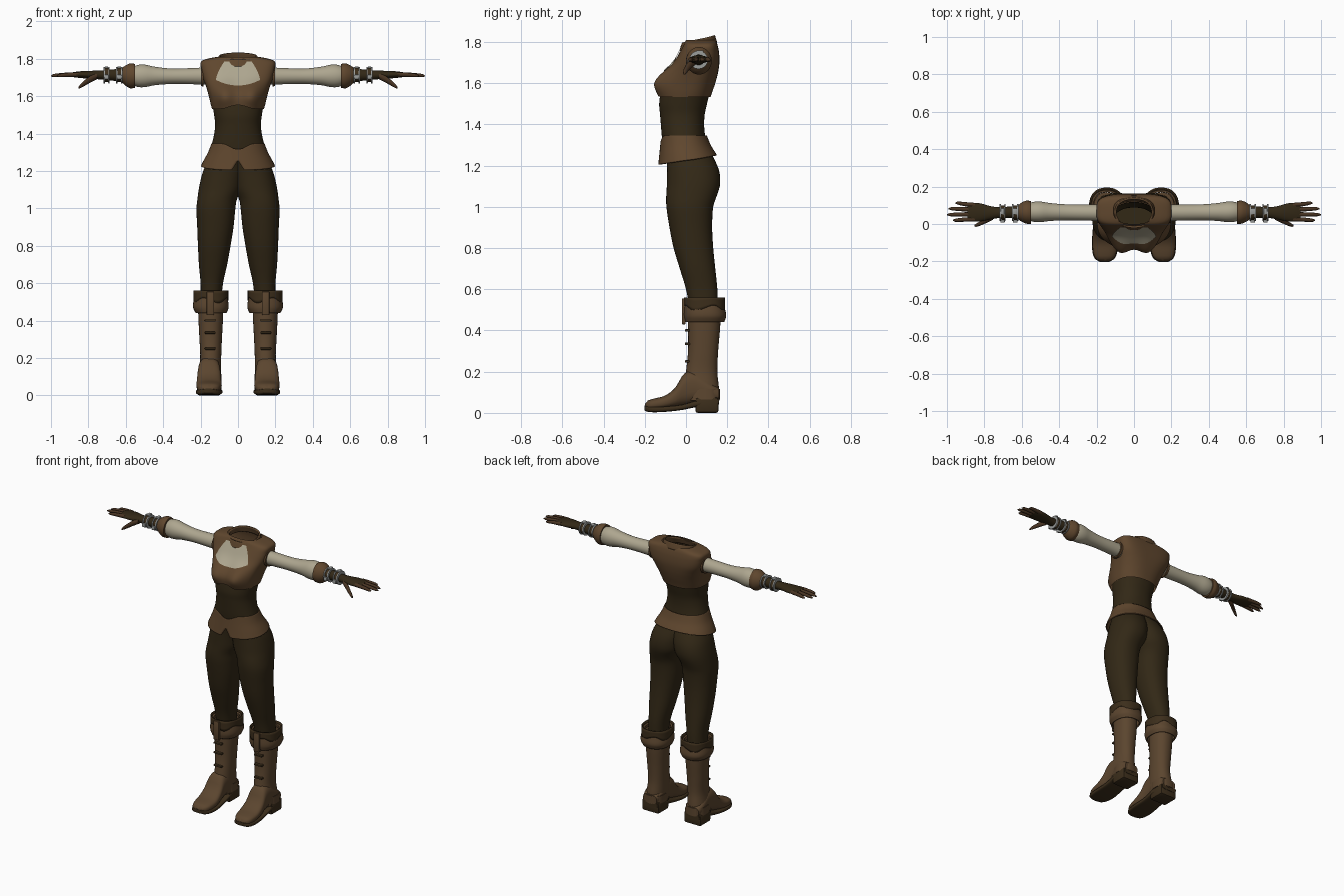
import bpy, bmesh, math
from math import sin, cos, pi, exp


def material(name, rgb):
    m = bpy.data.materials.new(name)
    m.diffuse_color = (*rgb, 1)
    return m


BROWN = material("brown_leather", (0.115, 0.062, 0.027))
BOOT = material("boot_leather", (0.105, 0.06, 0.028))
DARK = material("dark_cloth", (0.032, 0.021, 0.008))
TRIM = material("dark_trim", (0.045, 0.027, 0.011))
FINGER = material("finger_leather", (0.065, 0.034, 0.016))
CREAM = material("cream_linen", (0.42, 0.38, 0.275))
SILVER = material("silver", (0.33, 0.34, 0.33))


def finish(name, bm, mat, mirror=False, thick=0):
    bmesh.ops.remove_doubles(bm, verts=bm.verts, dist=1e-5)
    bmesh.ops.recalc_face_normals(bm, faces=bm.faces)
    me = bpy.data.meshes.new(name)
    bm.to_mesh(me)
    bm.free()
    me.materials.append(mat)
    ob = bpy.data.objects.new(name, me)
    bpy.context.collection.objects.link(ob)
    if thick:
        ob.modifiers.new("thickness", "SOLIDIFY").thickness = thick
    if mirror:
        ob.modifiers.new("mirror", "MIRROR").use_mirror_merge = False
    return ob


def sample(rows, t):
    """Smooth interpolation of table rows keyed by their first value."""
    rows = sorted(rows)
    t = min(max(t, rows[0][0]), rows[-1][0])
    i = max(k for k in range(len(rows) - 1) if rows[k][0] <= t)
    p0, p1, p2, p3 = (rows[min(max(i + k, 0), len(rows) - 1)] for k in (-1, 0, 1, 2))
    s = (t - p1[0]) / (p2[0] - p1[0])
    out = []
    for a, b, c, d, in zip(p0[1:], p1[1:], p2[1:], p3[1:]):
        m1 = (c - a) / (p2[0] - p0[0]) * (p2[0] - p1[0])
        m2 = (d - b) / (p3[0] - p1[0]) * (p2[0] - p1[0])
        out.append((2*s**3 - 3*s*s + 1)*b + (s**3 - 2*s*s + s)*m1
                   + (3*s*s - 2*s**3)*c + (s**3 - s*s)*m2)
    return out


def power(v, e):
    return math.copysign(abs(v) ** e, v)


def ring_point(sec, th, e):
    """Point on a rounded section a0..a1 by b0..b1; angle 0 is at b0."""
    a0, a1, b0, b1 = sec
    return ((a0 + a1) / 2 + (a1 - a0) / 2 * power(sin(th), e),
            (b0 + b1) / 2 - (b1 - b0) / 2 * power(cos(th), e))


def loft(name, axis, rows, mat, e=1.0, n=32, steps=24, mirror=True, caps=True, thick=0):
    """Rows are (t, a0, a1, b0, b1) along the given axis."""
    bm = bmesh.new()
    t0, t1 = min(rows)[0], max(rows)[0]
    rings = []
    for k in range(steps + 1):
        t = t0 + (t1 - t0) * k / steps
        sec = sample(rows, t)
        ring = []
        for j in range(n):
            a, b = ring_point(sec, 2 * pi * j / n, e)
            co = {"x": (t, a, b), "y": (a, t, b), "z": (a, b, t)}[axis]
            ring.append(bm.verts.new(co))
        rings.append(ring)
    for r, s in zip(rings, rings[1:]):
        for j in range(n):
            bm.faces.new((r[j], r[(j+1) % n], s[(j+1) % n], s[j]))
    if caps:
        bm.faces.new(rings[0])
        bm.faces.new(rings[-1])
    return finish(name, bm, mat, mirror, thick)


def grid(name, f, nu, nv, mat, mirror=False, thick=0):
    bm = bmesh.new()
    v = [[bm.verts.new(f(i / nu, j / nv)) for i in range(nu + 1)] for j in range(nv + 1)]
    for j in range(nv):
        for i in range(nu):
            bm.faces.new((v[j][i], v[j][i+1], v[j+1][i+1], v[j+1][i]))
    return finish(name, bm, mat, mirror, thick)


def box(name, lo, hi, mat, bevel=0.004):
    bm = bmesh.new()
    bmesh.ops.create_cube(bm, size=1)
    for v in bm.verts:
        v.co = [(l + h) / 2 + c * (h - l) for l, h, c in zip(lo, hi, v.co)]
    bmesh.ops.bevel(bm, geom=bm.edges[:], offset=bevel, segments=2, affect="EDGES", profile=0.5)
    return finish(name, bm, mat, True)


# ---- torso surfaces: rows (z, half width, front y, back y, roundness) ----
VEST = [(1.50, .13, -.125, .11, .9), (1.55, .144, -.115, .125, .85), (1.60, .156, -.105, .142, .8),
        (1.65, .17, -.085, .155, .7), (1.70, .188, -.055, .162, .6), (1.75, .198, -.03, .16, .55),
        (1.785, .197, -.012, .153, .55), (1.80, .165, -.005, .147, .6), (1.81, .11, .0, .142, .8)]
CORSET = [(1.30, .15, -.112, .1, .9), (1.35, .138, -.118, .092, .9), (1.40, .127, -.122, .088, .9),
          (1.45, .122, -.126, .091, .9), (1.50, .128, -.13, .102, .9), (1.58, .14, -.12, .12, .9)]
SKIRT = [(1.19, .215, -.137, .178, .9), (1.25, .187, -.13, .15, .9),
         (1.30, .16, -.125, .12, .9), (1.36, .137, -.12, .096, .9)]
COLLAR = [(1.75, .13, -.035, .158, .85), (1.80, .106, -.018, .15, .9), (1.84, .10, .0, .138, .95)]


def torso_point(rows, th, z, bust=False):
    w, yf, yb, e = sample(rows, z)
    x, y = ring_point((-w, w, yf, yb), th, e)
    if bust and cos(th) > 0:
        for side in (-1, 1):
            y -= .055 * exp(-((x - side*.075) / .052)**2 / 1.6 - ((z - 1.6) / .05)**2 / 2) \
                * min(1, cos(th) * 2)
    return x, y, z


def band(name, rows, zlo, zhi, mat, bust=False, slit=0, thick=0, nv=24):
    def f(u, v):
        gap = slit * max(0, 1 - v * 2.2)
        th = gap + u * (2 * pi - 2 * gap)
        return torso_point(rows, th, zlo(th) + (zhi(th) - zlo(th)) * v, bust)
    return grid(name, f, 96, nv, mat, thick=thick)


def front_v(th):
    d = min(th, 2 * pi - th)
    return exp(-(d / .35)**2)


band("vest", VEST, lambda t: 1.532 + .02 * front_v(t), lambda t: 1.81, BROWN, True, nv=44)
band("corset", CORSET, lambda t: 1.325 - .02 * front_v(t), lambda t: 1.57, DARK)
band("peplum", SKIRT, lambda t: 1.228 - .023 * cos(t),
     lambda t: 1.347 - .03 * front_v(t), BROWN, slit=.13, thick=.007)
band("collar", COLLAR, lambda t: 1.775 - .018 * cos(t), lambda t: 1.815 - .018 * cos(t),
     BROWN, thick=.01, nv=6)


# linen chest panel lying just over the vest
def chest(u, v):
    s = u * 2 - 1
    lo = 1.655 + .03 * s * s
    z = lo + (1.783 - lo) * v
    x = s * (.118 - .045 * v ** 1.5)
    w, _, _, e = sample(VEST, z)
    th = math.asin(power(x / w, 1 / e))
    px, py, pz = torso_point(VEST, th, z, True)
    return px, py - .005, pz + .002


grid("linen_chest", chest, 32, 16, CREAM)

# ---- trousers: rows (z, inner x, outer x, front y, back y) ----
loft("trouser_leg", "z", [
    (.50, .09, .20, .02, .155), (.60, .08, .20, .0, .152), (.70, .058, .209, -.03, .142),
    (.80, .04, .214, -.06, .132), (.90, .024, .218, -.08, .127), (1.0, .014, .222, -.095, .132),
    (1.05, .006, .217, -.096, .148), (1.10, -.02, .21, -.093, .164), (1.15, -.03, .2, -.092, .165),
    (1.20, -.04, .186, -.092, .152), (1.30, -.05, .14, -.1, .1)], DARK, e=.9, n=40, steps=40)

# ---- boots ----
loft("boot_shaft", "z", [
    (.06, .095, .215, .0, .162), (.12, .092, .212, -.008, .16), (.20, .09, .202, .0, .152),
    (.30, .086, .206, .01, .156), (.42, .08, .212, .01, .166), (.53, .08, .215, .01, .17)],
    BOOT, e=.9)
loft("boot_foot", "y", [
    (-.2, .135, .18, .02, .042), (-.192, .115, .2, .014, .056), (-.16, .096, .216, .014, .068),
    (-.1, .087, .222, .02, .085), (-.05, .09, .22, .028, .125), (-.01, .094, .215, .035, .19),
    (.05, .095, .212, .05, .2), (.12, .094, .214, .055, .15), (.16, .105, .205, .06, .12)],
    BOOT, e=.75)
loft("boot_sole", "y", [
    (-.202, .13, .185, .012, .036), (-.192, .11, .205, .006, .034), (-.16, .092, .22, .003, .032),
    (-.1, .083, .225, .005, .032), (-.02, .088, .22, .014, .04), (.06, .09, .218, .03, .062),
    (.16, .1, .21, .04, .075)], TRIM, e=.5)
box("boot_heel", (.093, .045, 0), (.217, .158, .075), TRIM, .012)
loft("heel_counter", "z", [(.065, .089, .219, .03, .166), (.115, .089, .217, .03, .165)],
     BOOT, e=.8, steps=2)
for i, z in enumerate((.4, .335, .25)):
    box(f"boot_lace_{i}", (.12, -.006, z - .006), (.178, .02, z + .006), TRIM)

# folded boot cuff with darker upper band and front strap
loft("boot_cuff", "z", [(.44, .062, .226, -.004, .185), (.47, .05, .24, -.01, .195),
                        (.51, .054, .237, -.008, .188), (.55, .066, .226, -.002, .18)],
     BOOT, e=.85, caps=False, thick=.01)


def cuff_trim(u, v):
    th = u * 2 * pi
    lo = .508 + .014 * sin(th * 4)
    z = lo + (.56 - lo) * v
    x, y = ring_point((.052, .238, -.01, .19), th, .85)
    return x, y, z


grid("cuff_trim", cuff_trim, 64, 4, TRIM, True, .008)
box("cuff_strap", (.128, -.02, .43), (.168, -.002, .555), BOOT)

# ---- arms: rows (x, front y, back y, low z, high z) ----
loft("sleeve", "x", [
    (.15, .015, .105, 1.66, 1.755), (.25, .018, .104, 1.664, 1.75), (.36, .02, .105, 1.665, 1.748),
    (.45, .016, .112, 1.658, 1.758), (.50, .01, .12, 1.648, 1.769), (.54, .012, .118, 1.65, 1.766),
    (.57, .022, .108, 1.664, 1.752)], CREAM)
loft("armhole_trim", "x", [(.185, .006, .114, 1.652, 1.765), (.199, .006, .114, 1.654, 1.763)],
     BROWN, steps=2)
loft("glove_cuff", "x", [(.55, .0, .122, 1.645, 1.772), (.575, .002, .125, 1.642, 1.775),
                         (.60, .012, .115, 1.655, 1.765), (.62, .026, .1, 1.675, 1.75)], BROWN)
loft("glove", "x", [
    (.59, .028, .1, 1.678, 1.75), (.66, .032, .094, 1.682, 1.744), (.72, .032, .09, 1.688, 1.738),
    (.77, .024, .096, 1.692, 1.736), (.82, .014, .11, 1.695, 1.735), (.87, .014, .112, 1.7, 1.73),
    (.89, .022, .105, 1.704, 1.726)], DARK)
for i, x in enumerate((.635, .703)):
    loft(f"wrist_strap_{i}", "x", [(x - .013, .022, .1, 1.674, 1.752),
                                   (x + .013, .023, .099, 1.676, 1.75)], TRIM, steps=2)
    for j, d in enumerate((-.014, .012)):
        loft(f"wrist_ring_{i}_{j}", "x", [(x + d - .003, .016, .106, 1.669, 1.757),
                                          (x + d + .004, .016, .106, 1.669, 1.757)], SILVER, steps=1)
    box(f"wrist_buckle_{i}", (x - .012, .008, 1.69), (x + .012, .022, 1.715), SILVER)
    box(f"wrist_plate_{i}", (x - .01, .05, 1.75), (x + .01, .085, 1.759), SILVER)

# fingers and thumb
for i, (y, tip, tip_y) in enumerate(((.026, .968, .02), (.052, 1.0, .05),
                                     (.077, .992, .082), (.101, .955, .112))):
    m = (.86 + tip) / 2
    my = (y + tip_y) / 2
    loft(f"finger_{i}", "x", [
        (.85, y - .012, y + .012, 1.704, 1.728), (m, my - .011, my + .011, 1.703, 1.725),
        (tip - .012, tip_y - .008, tip_y + .008, 1.702, 1.718),
        (tip, tip_y - .003, tip_y + .003, 1.705, 1.711)], FINGER, n=12, steps=10)
loft("thumb", "x", [
    (.755, .022, .06, 1.69, 1.725), (.79, .005, .035, 1.672, 1.708), (.82, -.008, .016, 1.655, 1.685),
    (.842, -.015, .003, 1.643, 1.664), (.852, -.014, -.004, 1.641, 1.65)], FINGER, n=12, steps=12)

# smooth shading with sharp edges kept
for ob in bpy.context.collection.objects:
    ob.select_set(True)
    bpy.context.view_layer.objects.active = ob
bpy.ops.object.shade_smooth_by_angle(angle=math.radians(40))
